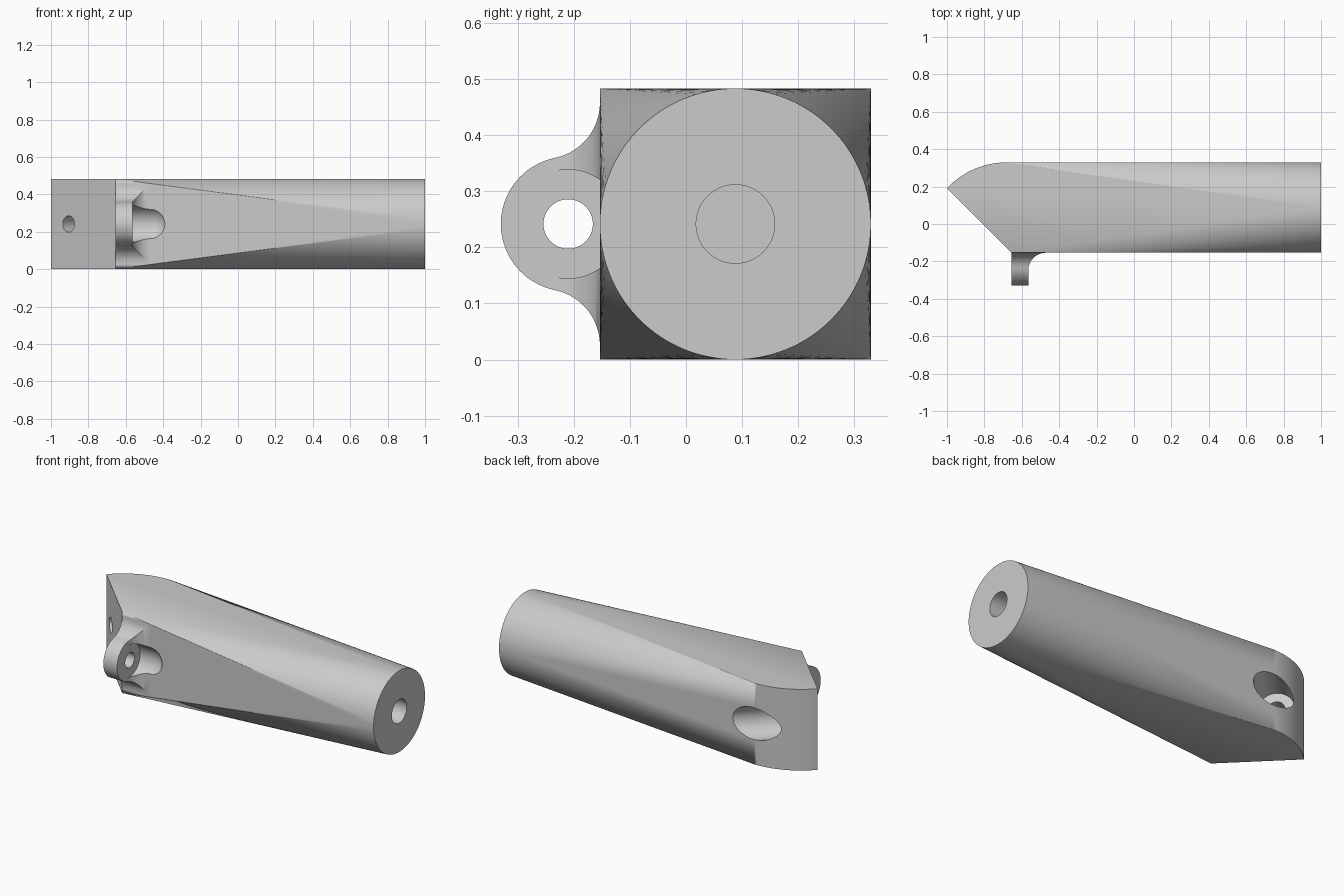
import bpy
import bmesh
from math import sin, cos, pi, atan2, sqrt
from mathutils import Vector

if "Cube" in bpy.data.objects:
    bpy.data.objects.remove(bpy.data.objects["Cube"])

R = 0.2415            # handle radius, half the head height
CY, CZ = 0.088, R     # handle axis
FRONT = CY - R        # flat front side of the body
LUG_X0, LUG_X1 = -0.655, -0.565
EYE_Y = -0.21

grey = bpy.data.materials.new("plain grey")
grey.use_nodes = True
grey.diffuse_color = (0.6, 0.6, 0.6, 1)
grey.node_tree.nodes["Principled BSDF"].inputs["Base Color"].default_value = (0.6, 0.6, 0.6, 1)


def make(name, bm):
    bmesh.ops.recalc_face_normals(bm, faces=bm.faces)
    mesh = bpy.data.meshes.new(name)
    bm.to_mesh(mesh)
    bm.free()
    mesh.materials.append(grey)
    ob = bpy.data.objects.new(name, mesh)
    bpy.context.collection.objects.link(ob)
    return ob


def hull(name, points):
    bm = bmesh.new()
    verts = [bm.verts.new(p) for p in points]
    bmesh.ops.convex_hull(bm, input=verts)
    bmesh.ops.delete(bm, geom=[v for v in bm.verts if not v.link_faces], context='VERTS')
    bmesh.ops.dissolve_limit(bm, angle_limit=0.002, verts=bm.verts, edges=bm.edges)
    return make(name, bm)


def prism(name, points, direction):
    bm = bmesh.new()
    face = bm.faces.new([bm.verts.new(p) for p in points])
    new = bmesh.ops.extrude_face_region(bm, geom=[face])["geom"]
    bmesh.ops.translate(bm, vec=direction, verts=[g for g in new if isinstance(g, bmesh.types.BMVert)])
    return make(name, bm)


def arc(cx, cy, r, a0, a1, n):
    return [(cx + r * cos(a0 + (a1 - a0) * i / n), cy + r * sin(a0 + (a1 - a0) * i / n))
            for i in range(n + 1)]


def ring(centre, axis, r, n=64):
    turn = Vector((0, 0, 1)).rotation_difference(Vector(axis))
    return [Vector(centre) + turn @ Vector((x, y, 0)) for x, y in arc(0, 0, r, 0, 2 * pi, n)[:-1]]


def rod(name, start, end, r):
    axis = Vector(end) - Vector(start)
    return hull(name, ring(start, axis, r) + ring(end, axis, r))


def combine(target, tool, operation):
    tool.hide_render = True
    mod = target.modifiers.new("join", 'BOOLEAN')
    mod.operation, mod.object, mod.solver = operation, tool, 'EXACT'
    bpy.context.view_layer.objects.active = target
    bpy.ops.object.modifier_apply(modifier=mod.name)
    bpy.data.objects.remove(tool)


# Body: square head with slanted face and rounded back, blended to a round end
back_r = 0.44
outline = [(LUG_X0, FRONT)] + arc(-0.68, CY + R - back_r, back_r, pi / 2, pi / 2 + 0.815, 20)
outline = [p for p in outline if p[0] > -0.999] + [(-1, FRONT + 1 + LUG_X0)]
points = [(x, y, z) for x, y in outline for z in (0, 2 * R)]
points += [(1, y, z) for y, z in arc(CY, CZ, R, 0, 2 * pi, 128)[:-1]]
body = hull("handle_body", points)

# Lug: rounded eye flared into the body
rise = sqrt(0.22 ** 2 - 0.042 ** 2)
meet = atan2(-rise, 0.042)
upper = [(FRONT + 0.05, rise)] + arc(FRONT - 0.1, rise, 0.1, 0, meet, 20)
upper += arc(EYE_Y, 0, 0.12, meet + pi, pi, 20)[1:]
side = upper + [(y, -z) for y, z in reversed(upper[:-1])]
lug = prism("lug", [(LUG_X0, y, CZ + z) for y, z in side], (0.185, 0, 0))

# Rounded inner corner between lug and body
fr = 0.095
corner = [(LUG_X1, -0.4)] + arc(LUG_X1 + fr, FRONT - fr, fr, pi, pi / 2, 20)
corner += [(-0.3, FRONT), (-0.3, -0.4)]
combine(lug, prism("corner_cutter", [(x, y, -0.1) for x, y in corner], (0, 0, 0.7)), 'DIFFERENCE')
combine(body, lug, 'UNION')

# Round-ended relief beside the eye
rr = 0.097
relief = ring((LUG_X1, EYE_Y, CZ), (1, 0, 0), rr)
for i in range(16):
    t = pi / 2 * i / 16
    relief += ring((-0.47 + rr * sin(t), EYE_Y, CZ), (1, 0, 0), rr * cos(t))
combine(body, hull("relief_cutter", relief), 'DIFFERENCE')

# Eye hole, end bore, and bolt hole with counterbore through the head
bolt = Vector((-0.905, 0.098, CZ))
inward = Vector((1, 1, 0)).normalized()
for name, start, end, r in (
        ("eye_cutter", (-0.8, EYE_Y, CZ), (-0.5, EYE_Y, CZ), 0.044),
        ("bore_cutter", (0.5, CY, CZ), (1.1, CY, CZ), 0.07),
        ("bolt_cutter", bolt - inward * 0.1, bolt + inward * 0.5, 0.044),
        ("counterbore_cutter", bolt + inward * 0.12, bolt + inward * 0.6, 0.095)):
    combine(body, rod(name, start, end, r), 'DIFFERENCE')

bpy.ops.object.select_all(action='DESELECT')
body.select_set(True)
bpy.context.view_layer.objects.active = body
bpy.ops.object.shade_smooth_by_angle(angle=0.5)
weighted = body.modifiers.new("even_shading", 'WEIGHTED_NORMAL')
weighted.keep_sharp = True
